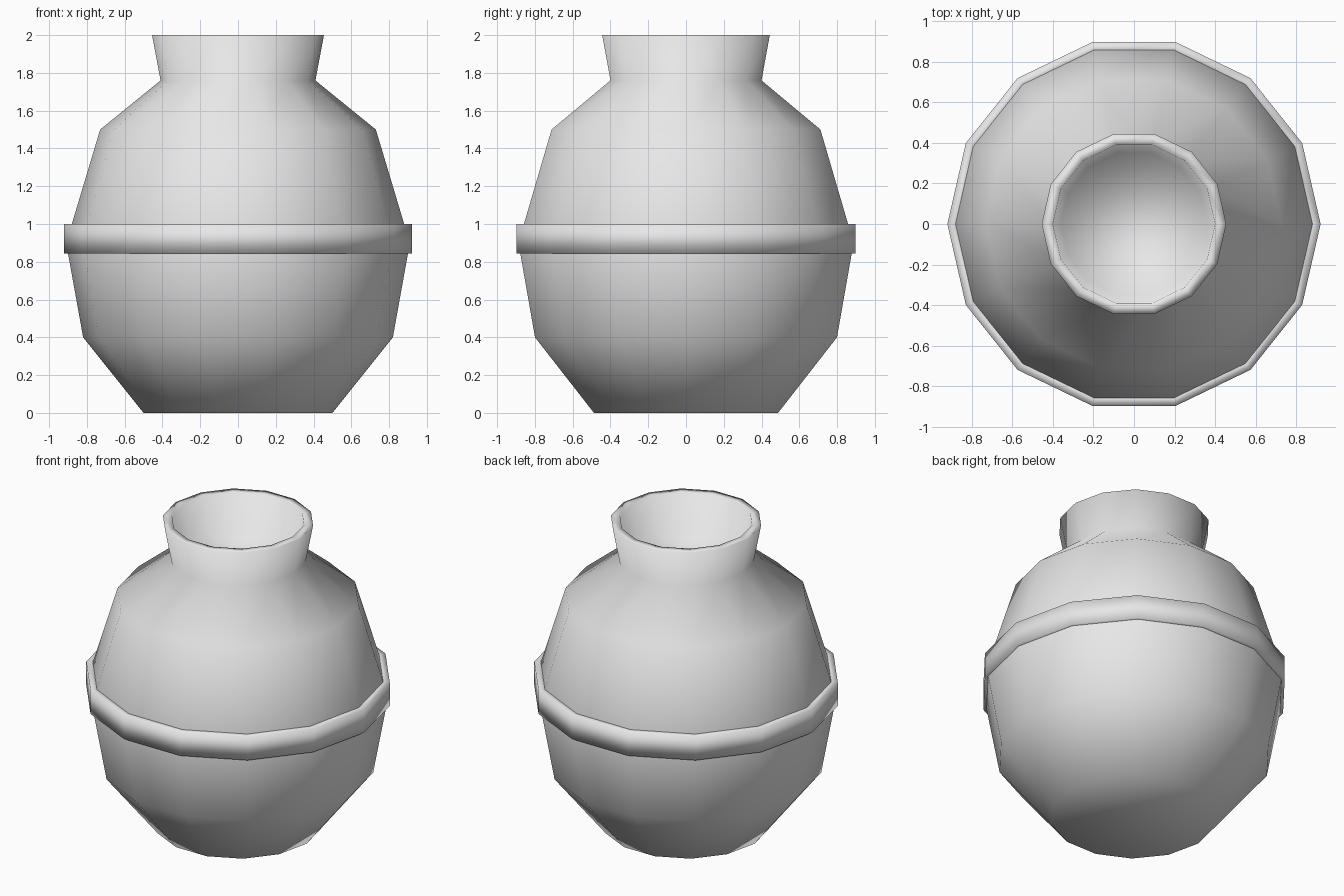
import bpy
import bmesh
from math import cos, sin, pi

SIDES = 14

cube = bpy.data.objects.get("Cube")
if cube:
    bpy.data.objects.remove(cube, do_unlink=True)

clay = bpy.data.materials.new("light grey clay")
clay.use_nodes = True
GREY = (0.8, 0.8, 0.8, 1.0)
clay.diffuse_color = GREY
clay.node_tree.nodes["Principled BSDF"].inputs["Base Color"].default_value = GREY


def lathe(name, profile, closed=False):
    """Turn a (radius, height) profile around z; open profiles get capped ends."""
    bm = bmesh.new()
    rings = [[bm.verts.new((r * cos(2 * pi * i / SIDES), r * sin(2 * pi * i / SIDES), z))
              for i in range(SIDES)] for r, z in profile]
    pairs = list(zip(rings, rings[1:]))
    if closed:
        pairs.append((rings[-1], rings[0]))
    else:
        bm.faces.new(rings[0])
        bm.faces.new(rings[-1])
    for low, high in pairs:
        for i in range(SIDES):
            j = (i + 1) % SIDES
            bm.faces.new((low[i], low[j], high[j], high[i]))
    bmesh.ops.recalc_face_normals(bm, faces=bm.faces)
    for face in bm.faces:
        face.smooth = True
    mesh = bpy.data.meshes.new(name)
    bm.to_mesh(mesh)
    bm.free()
    mesh.materials.append(clay)
    obj = bpy.data.objects.new(name, mesh)
    bpy.context.collection.objects.link(obj)
    return obj


# Body: base, belly, shoulder, flared neck, rim and recessed mouth
lathe("pot_body", [(0.5, 0), (0.82, 0.4), (0.91, 0.9), (0.73, 1.5),
                   (0.41, 1.76), (0.455, 2.0), (0.4, 2.0), (0.36, 1.76)])

# Raised band around the belly
lathe("belly_band", [(0.86, 0.845), (0.92, 0.845), (0.92, 1.0), (0.86, 1.0)], closed=True)
